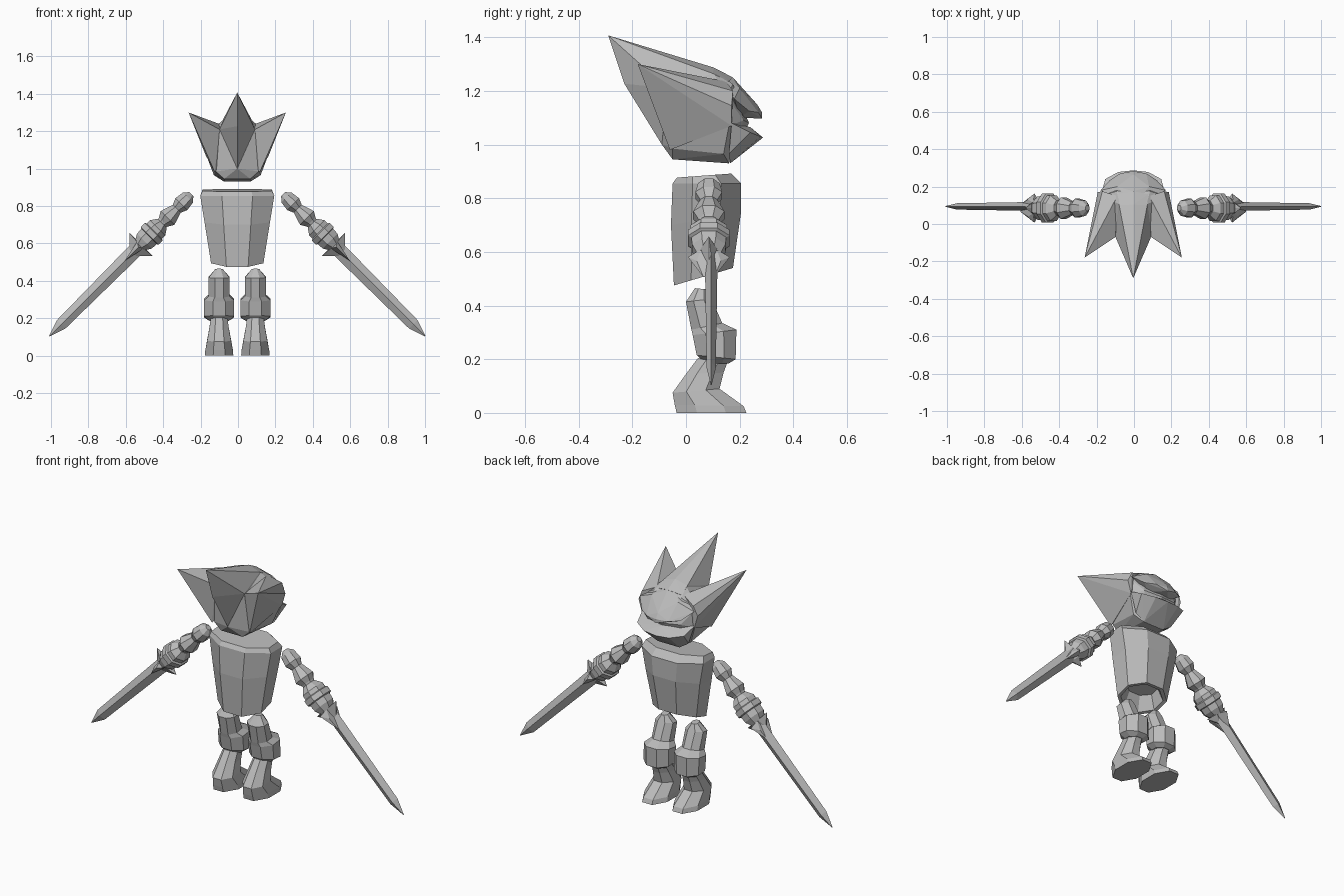
import bpy, bmesh, math
from mathutils import Vector

grey = bpy.data.materials.new("plain grey")
grey.diffuse_color = (0.5, 0.5, 0.5, 1)
SHIFT = -0.004


def finish(name, bm, mirror):
    bmesh.ops.recalc_face_normals(bm, faces=bm.faces)
    me = bpy.data.meshes.new(name)
    bm.to_mesh(me)
    bm.free()
    me.materials.append(grey)
    ob = bpy.data.objects.new(name, me)
    ob.location.x = SHIFT
    bpy.context.collection.objects.link(ob)
    if mirror:
        mod = ob.modifiers.new("mirror", 'MIRROR')
        mod.use_mirror_merge = False
    return ob


def hull(name, pts, mirror=False):
    """Convex hull; central parts get their points reflected first."""
    bm = bmesh.new()
    if not mirror:
        pts = pts + [(-x, y, z) for x, y, z in pts if x > 0]
    for p in pts:
        bm.verts.new(p)
    res = bmesh.ops.convex_hull(bm, input=bm.verts)
    spare = {g for g in res["geom_interior"] + res["geom_unused"]
             if isinstance(g, bmesh.types.BMVert)}
    bmesh.ops.delete(bm, geom=list(spare), context='VERTS')
    return finish(name, bm, mirror)


def loft(name, rings, mirror=False):
    bm = bmesh.new()
    loops = [[bm.verts.new(p) for p in r] for r in rings]
    n = len(loops[0])
    for a, b in zip(loops, loops[1:]):
        for i in range(n):
            j = (i + 1) % n
            bm.faces.new((a[i], a[j], b[j], b[i]))
    bm.faces.new(loops[0])
    bm.faces.new(loops[-1])
    return finish(name, bm, mirror)


def body_ring(cx, zb, zf, hw, y0, y1):
    """Octagon filling x = cx +- hw and y0..y1, tilted from zb (back) to zf."""
    out = []
    for k in range(8):
        a = math.radians(45 * k + 22.5)
        c, s = math.cos(a) / 0.924, math.sin(a) / 0.924
        f = (s + 1) / 2
        out.append((cx + hw * c, y0 + (y1 - y0) * f, zb + (zf - zb) * f))
    return out


D, U = Vector((.707, 0, -.707)), Vector((.707, 0, .707))


def arm_point(t, u, v, y=.085):
    """Point at distance t down the arm, offset u across and v in depth."""
    return Vector((.249, y, .86)) + D * t + U * u + Vector((0, v, 0))


def arm_ring(t, ru, rv, n=8, y=.085):
    turn = math.pi / n if n > 4 else 0
    k = 1 / math.cos(turn)
    return [arm_point(t, ru * k * math.cos(2 * math.pi * i / n + turn),
                      rv * k * math.sin(2 * math.pi * i / n + turn), y)
            for i in range(n)]


# Head: skull, swept crest, side spikes, brow and jaw around a recessed visor
hull("skull", [(0, .104, 1.28), (.07, .104, 1.265), (.09, .175, 1.225),
               (.17, .15, 1.18), (.165, .16, 1.07), (.125, .14, .965),
               (.07, .16, .93), (.07, -.05, .945), (.115, -.05, .985),
               (.095, -.07, 1.2), (0, -.09, 1.0), (0, .235, 1.08),
               (.11, .215, 1.09)])
hull("crest", [(0, -.29, 1.407), (0, -.09, 1.336), (0, .104, 1.287),
               (0, .175, 1.25), (0, -.23, 1.227), (0, -.09, 1.0),
               (.095, -.07, 1.21), (.075, .1, 1.265), (.08, .16, 1.235)])
hull("side_spike", [(.26, -.18, 1.30), (.095, -.07, 1.21), (.085, .15, 1.235),
                    (.165, .175, 1.2), (.19, .17, 1.145), (.168, .17, 1.07),
                    (.12, -.06, .98), (.05, 0, 1.1)], mirror=True)
hull("brow", [(0, .1, 1.28), (0, .175, 1.25), (0, .265, 1.15),
              (0, .283, 1.12), (0, .283, 1.097), (.07, .27, 1.12),
              (.085, .2, 1.21), (.125, .235, 1.125), (.175, .18, 1.17),
              (.07, .2, 1.1), (0, .2, 1.1)])
hull("jaw", [(0, .287, 1.026), (0, .24, 1.065), (.08, .278, 1.03),
             (.15, .24, 1.045), (.168, .17, 1.08), (.07, .165, .93),
             (.125, .16, .965), (0, .17, .94)])

# Torso: tapered shell with a hollow underside
loft("torso", [body_ring(0, *r) for r in (
    (.877, .892, .185, -.034, .168), (.855, .855, .198, -.05, .205),
    (.70, .745, .175, -.056, .205), (.475, .54, .14, -.045, .175),
    (.48, .54, .12, -.03, .155), (.57, .6, .09, 0, .13))])

# Legs
loft("thigh_and_knee", [body_ring(.097, *r) for r in (
    (.465, .46, .02, .033, .08), (.414, .425, .056, 0, .095),
    (.31, .335, .056, .02, .135), (.29, .31, .08, .025, .188),
    (.215, .2, .08, .04, .185), (.185, .185, .05, .07, .16))], mirror=True)
loft("shin_and_boot", [body_ring(.097, *r) for r in (
    (.205, .19, .045, .045, .155), (.145, .15, .052, 0, .14),
    (.075, .09, .064, -.05, .125), (.03, .025, .074, -.042, .215),
    (0, 0, .076, -.035, .225))], mirror=True)

# Arms: shoulder, upper arm and banded gauntlet
loft("shoulder", [arm_ring(*r) for r in (
    (-.005, .015, .015), (.02, .038, .04), (.07, .045, .05),
    (.1, .032, .034), (.115, .025, .027))], mirror=True)
loft("upper_arm", [arm_ring(*r) for r in (
    (.105, .03, .032), (.13, .038, .042), (.175, .052, .058),
    (.205, .034, .04), (.22, .03, .035))], mirror=True)
loft("gauntlet", [arm_ring(*r) for r in (
    (.215, .034, .04), (.25, .058, .068), (.275, .058, .068),
    (.28, .068, .078), (.31, .068, .078), (.315, .058, .065),
    (.35, .056, .062), (.385, .035, .045))], mirror=True)

# Swords: spiked guard and diamond-section blade
hull("guard_cross", [arm_point(*p) for p in (
    (.375, .088, 0), (.375, -.088, 0), (.38, .03, .03), (.38, -.03, .03),
    (.38, .03, -.03), (.38, -.03, -.03), (.43, .03, .01), (.43, -.03, .01),
    (.46, 0, 0))], mirror=True)
hull("guard_side", [arm_point(*p) for p in (
    (.395, 0, .078), (.395, 0, -.078), (.38, .025, .03), (.38, -.025, .03),
    (.38, .025, -.03), (.38, -.025, -.03), (.43, .015, .045),
    (.43, .015, -.045), (.5, 0, .02), (.5, 0, -.02))], mirror=True)
loft("blade", [arm_ring(t, u, v, 4, .094) for t, u, v in (
    (.38, .04, .024), (.98, .032, .017), (1.068, .002, .002))], mirror=True)
